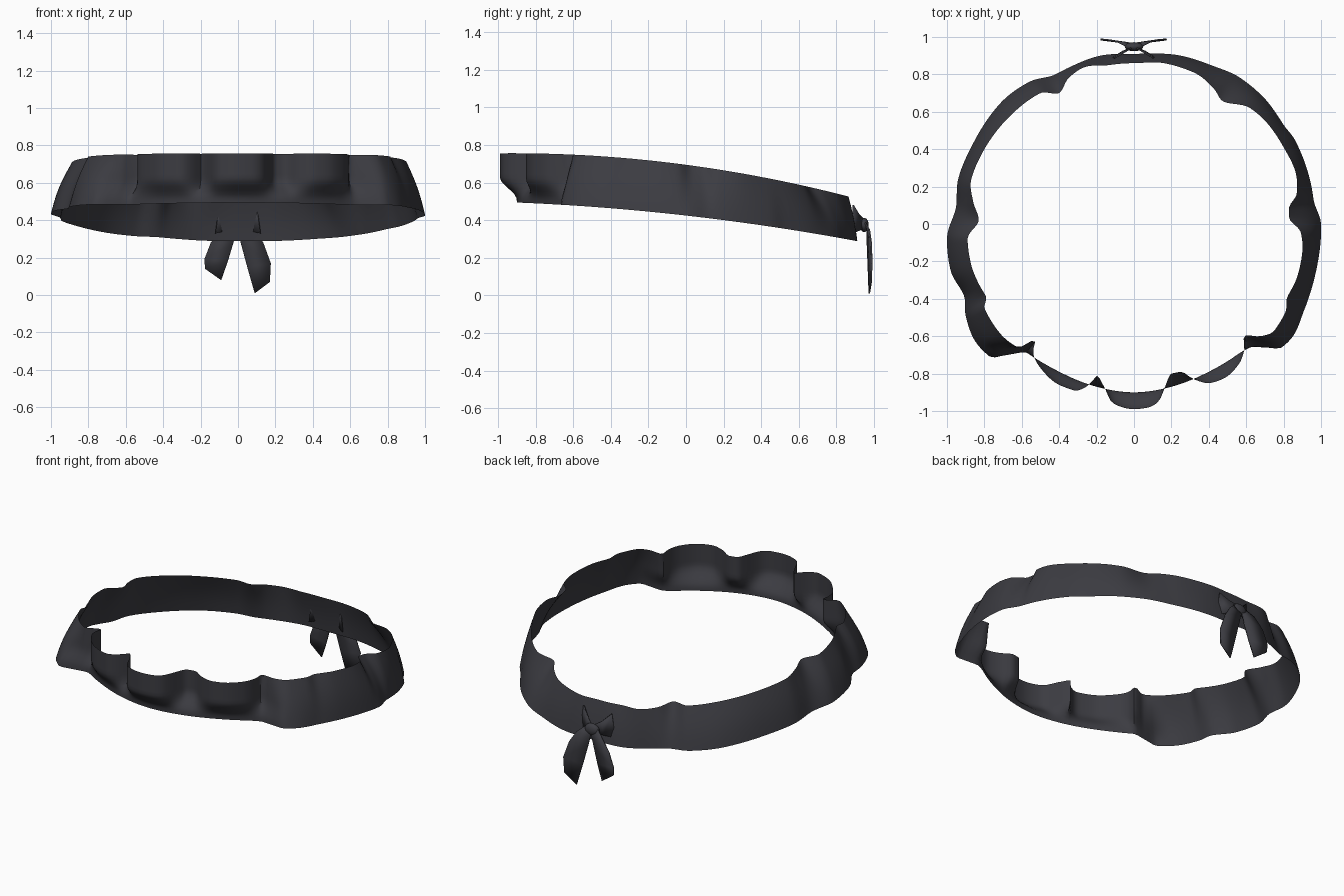
import bpy, bmesh, math
from mathutils import Vector

if "Cube" in bpy.data.objects:
    bpy.data.objects.remove(bpy.data.objects["Cube"])

cloth = bpy.data.materials.new("charcoal cloth")
cloth.diffuse_color = (0.045, 0.045, 0.054, 1)
cloth.use_nodes = True
cloth.node_tree.nodes["Principled BSDF"].inputs["Base Color"].default_value = cloth.diffuse_color


def finish(name, bm, angle=50):
    me = bpy.data.meshes.new(name)
    bm.to_mesh(me)
    bm.free()
    ob = bpy.data.objects.new(name, me)
    bpy.context.collection.objects.link(ob)
    me.materials.append(cloth)
    bpy.ops.object.select_all(action='DESELECT')
    ob.select_set(True)
    bpy.context.view_layer.objects.active = ob
    bpy.ops.object.shade_smooth_by_angle(angle=math.radians(angle))
    return ob


def polar(points):
    """Outline in hundredths -> sorted (angle from the front, radius)."""
    return sorted((math.atan2(x, -y) % math.tau, math.hypot(x, y) / 100) for x, y in points)


def radius(ring, a):
    """Monotone cubic interpolation around a closed outline."""
    n = len(ring)
    i = max((k for k in range(n) if ring[k][0] <= a), default=-1)

    def p(k):
        return ring[k % n][0] + math.tau * (k // n), ring[k % n][1]
    (a0, r0), (a1, r1), (a2, r2), (a3, r3) = (p(i + k) for k in (-1, 0, 1, 2))
    d0, d1, d2 = (r1 - r0) / (a1 - a0), (r2 - r1) / (a2 - a1), (r3 - r2) / (a3 - a2)
    m1 = 2 * d0 * d1 / (d0 + d1) if d0 * d1 > 0 else 0
    m2 = 2 * d1 * d2 / (d1 + d2) if d1 * d2 > 0 else 0
    h = a2 - a1
    t = (a - a1) / h
    return (r1 * (1 + 2 * t) * (1 - t) ** 2 + h * m1 * t * (1 - t) ** 2
            + r2 * t * t * (3 - 2 * t) + h * m2 * t * t * (t - 1))


def smooth(lo, hi, v):
    t = min(1, max(0, (v - lo) / (hi - lo)))
    return t * t * (3 - 2 * t)


# Rippled upper hem and calmer lower hem, seen from above
upper = polar([(0, -99), (8, -98), (13, -95), (17, -86), (20, -80), (25, -79), (32, -83), (41, -85),
               (49, -82), (56, -75), (59, -67), (59, -60), (68, -60), (75, -57), (81, -47), (82, -39),
               (87, -29), (90, -15), (89, -4), (83, 3), (83, 9), (87, 16), (86, 29), (80, 41), (72, 53),
               (62, 62), (47, 66), (43, 72), (32, 81), (16, 86), (0, 86),
               (-13, 85), (-26, 84), (-35, 78), (-40, 70), (-50, 70), (-66, 58), (-80, 40), (-87, 24),
               (-86, 12), (-83, 2), (-89, -8), (-87, -22), (-83, -32), (-79, -39), (-80, -45),
               (-72, -58), (-62, -66), (-53, -62), (-54, -69), (-50, -77), (-40, -86), (-32, -89),
               (-24, -86), (-20, -81), (-16, -87), (-11, -96)])
lower = polar([(0, -90), (20, -87), (40, -79), (55, -70), (62, -66), (70, -66), (79, -66), (85, -60),
               (91, -46), (98, -22), (100, 0), (96, 13), (94, 24), (86, 45), (80, 53), (69, 68),
               (57, 78), (41, 85), (25, 90), (0, 91), (-18, 90), (-32, 85), (-42, 80), (-56, 76),
               (-72, 64), (-85, 45), (-94, 24), (-95, 10), (-100, -8), (-98, -25), (-91, -38),
               (-90, -49), (-84, -64), (-77, -71), (-68, -70), (-57, -69), (-40, -79), (-20, -87)])

# Headband
bm = bmesh.new()
N, ROWS = 288, 12
rings = []
for i in range(N):
    a = math.tau * i / N
    rt, rb = radius(upper, a), radius(lower, a)
    front = smooth(0.62, 0.78, math.cos(a))
    column = []
    for j in range(ROWS + 1):
        t = j / ROWS
        side = t + 0.12 * math.sin(math.pi * t) * (-1 if rt < rb else 1)
        w = side * (1 - front) + smooth(0.06, 0.5, t) * front
        r = rb + (rt - rb) * w
        x, y = r * math.sin(a), -r * math.cos(a)
        top = 0.695 - 0.133 * y - 0.072 * y * y
        bottom = 0.425 - 0.113 * y - 0.04 * y * y
        column.append(bm.verts.new((x, y, bottom + (top - bottom) * t)))
    rings.append(column)
for i in range(N):
    c, d = rings[i], rings[(i + 1) % N]
    for j in range(ROWS):
        bm.faces.new((c[j], d[j], d[j + 1], c[j + 1]))
finish("headband", bm)


def ribbon(name, rows, thickness=0.008):
    """Cloth strip between pairs of edge points."""
    bm = bmesh.new()
    pairs = [[bm.verts.new(p) for p in row] for row in rows]
    for (p, q), (s, t) in zip(pairs, pairs[1:]):
        bm.faces.new((p, q, t, s))
    ob = finish(name, bm)
    mod = ob.modifiers.new("thickness", 'SOLIDIFY')
    mod.thickness = thickness
    mod.offset = 0


# Bow tails
ribbon("tail_right", [((0.00, 0.945, 0.39), (0.03, 0.945, 0.40)),
                      ((0.00, 0.965, 0.34), (0.09, 0.975, 0.35)),
                      ((0.015, 0.965, 0.28), (0.135, 0.985, 0.28)),
                      ((0.05, 0.97, 0.15), (0.175, 0.988, 0.17)),
                      ((0.09, 0.975, 0.01), (0.17, 0.985, 0.07))])
ribbon("tail_left", [((0.00, 0.945, 0.39), (-0.03, 0.945, 0.40)),
                     ((-0.01, 0.965, 0.34), (-0.09, 0.975, 0.35)),
                     ((-0.025, 0.965, 0.28), (-0.145, 0.985, 0.28)),
                     ((-0.055, 0.97, 0.18), (-0.18, 0.988, 0.19)),
                     ((-0.09, 0.975, 0.08), (-0.175, 0.985, 0.14))])

# Bow loops, flaring from the knot into the band
for s, label in ((1, "right"), (-1, "left")):
    ribbon("loop_" + label, [((0, 0.95, 0.36), (0, 0.95, 0.40)),
                             ((s * 0.06, 0.922, 0.345), (s * 0.05, 0.92, 0.43)),
                             ((s * 0.12, 0.885, 0.33), (s * 0.10, 0.89, 0.48))])

# Knot
bm = bmesh.new()
bmesh.ops.create_uvsphere(bm, u_segments=16, v_segments=10, radius=1)
for v in bm.verts:
    v.co = Vector((v.co.x * 0.05, 0.948 + v.co.y * 0.024, 0.375 + v.co.z * 0.038))
finish("knot", bm)
